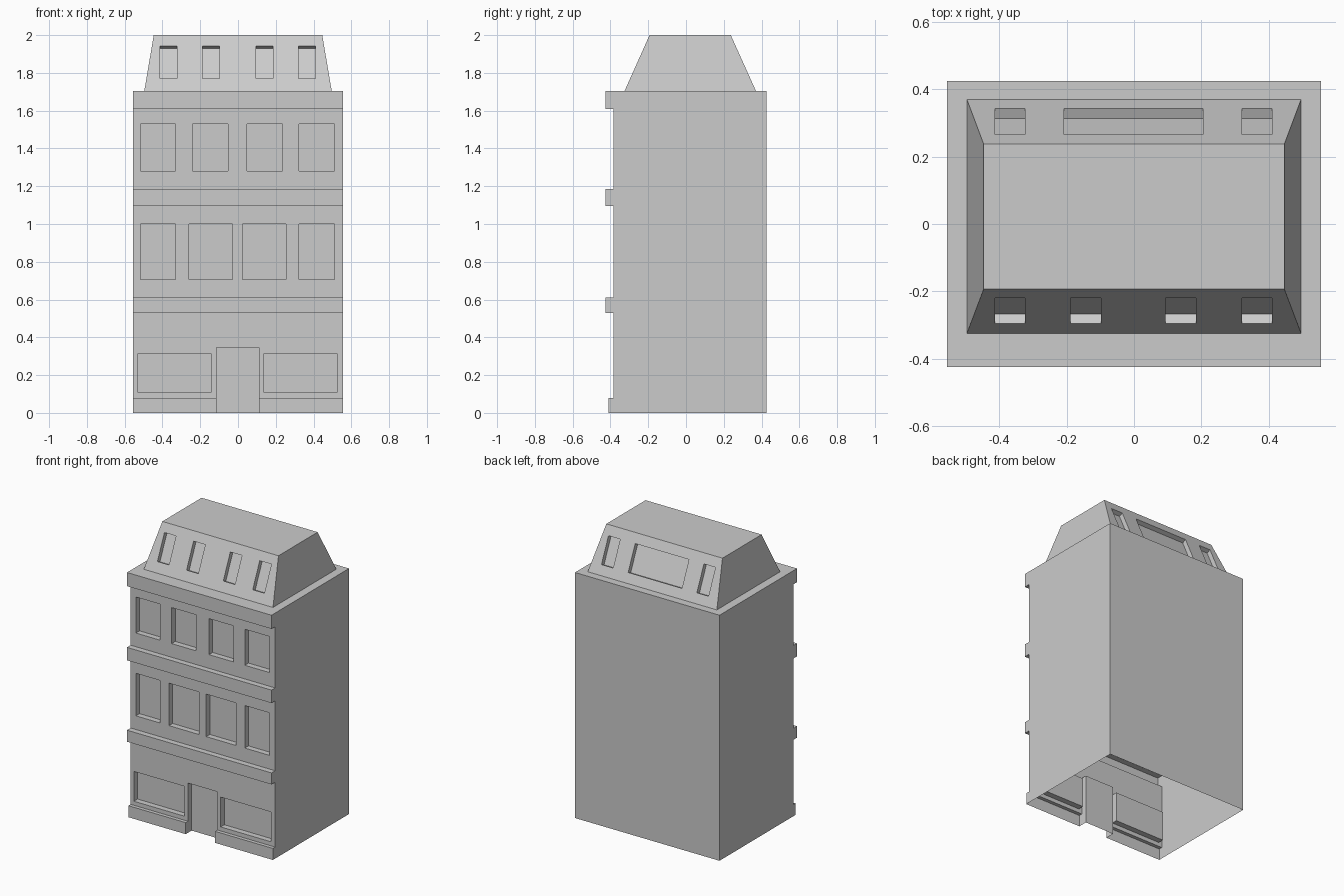
import bpy, bmesh
from mathutils import Vector

if "Cube" in bpy.data.objects:
    bpy.data.objects.remove(bpy.data.objects["Cube"])

W, EAVE, TOP = 0.555, 1.705, 2.0
WALL, BAND, BACK = -0.385, -0.425, 0.425
RECESS, ROOF_RECESS = 0.04, 0.031


def make_object(name, bm):
    bmesh.ops.recalc_face_normals(bm, faces=bm.faces)
    mesh = bpy.data.meshes.new(name)
    bm.to_mesh(mesh)
    bm.free()
    ob = bpy.data.objects.new(name, mesh)
    bpy.context.collection.objects.link(ob)
    return ob


def bridge(bm, a, b):
    n = len(a)
    return [bm.faces.new((a[i], a[(i + 1) % n], b[(i + 1) % n], b[i])) for i in range(n)]


def ring(bm, x0, x1, y0, y1, z):
    return [bm.verts.new(p) for p in ((x0, y0, z), (x1, y0, z), (x1, y1, z), (x0, y1, z))]


# Building: stepped side profile (plinth and three bands) swept across the width
profile = [(BACK, EAVE), (BACK, 0), (-0.41, 0), (-0.41, 0.08), (WALL, 0.08)]
for z0, z1 in ((0.53, 0.61), (1.095, 1.185), (1.61, EAVE)):
    profile += [(WALL, z0), (BAND, z0), (BAND, z1)]
    if z1 < EAVE:
        profile.append((WALL, z1))
bm = bmesh.new()
left = [bm.verts.new((-W, y, z)) for y, z in profile]
right = [bm.verts.new((W, y, z)) for y, z in profile]
bm.faces.new(left)
bm.faces.new(right)
top_face = bridge(bm, left, right)[-1]
bmesh.ops.delete(bm, geom=[top_face], context='FACES_ONLY')

# Ledge and mansard roof continue from the open top
eave = [left[-1], right[-1], right[0], left[0]]
roof_low = ring(bm, -0.496, 0.496, -0.325, 0.37, EAVE)
roof_top = ring(bm, -0.446, 0.446, -0.193, 0.237, TOP)
bridge(bm, eave, roof_low)
bridge(bm, roof_low, roof_top)
bm.faces.new(roof_top)
building = make_object("building", bm)

# Cutter for every window and the door
cut = bmesh.new()


def opening(x0, x1, low, high, depth):
    """Box through a sloped or upright wall; low and high are (y, z) on the wall."""
    up = Vector((0, high[0] - low[0], high[1] - low[1]))
    normal = up.cross(Vector((1, 0, 0))).normalized()
    if normal.y * low[0] < 0:
        normal.negate()
    corners = [Vector((x, *p)) for x, p in ((x0, low), (x1, low), (x1, high), (x0, high))]
    a = [cut.verts.new(c - normal * depth) for c in corners]
    b = [cut.verts.new(c + normal * 0.1) for c in corners]
    cut.faces.new(a)
    cut.faces.new(b)
    bridge(cut, a, b)


facade = [
    (1.28, 1.53, ((-0.515, -0.33), (-0.24, -0.053), (0.047, 0.235), (0.322, 0.51))),
    (0.705, 1.0, ((-0.515, -0.33), (-0.26, -0.03), (0.025, 0.255), (0.322, 0.51))),
    (0.108, 0.315, ((-0.53, -0.142), (0.137, 0.525))),
    (-0.1, 0.345, ((-0.115, 0.112),)),
]
for z0, z1, spans in facade:
    for x0, x1 in spans:
        opening(x0, x1, (WALL, z0), (WALL, z1), RECESS)
for x0, x1 in ((-0.412, -0.323), (-0.188, -0.098), (0.094, 0.184), (0.32, 0.41)):
    opening(x0, x1, (-0.296, 1.77), (-0.219, 1.942), ROOF_RECESS)
for x0, x1 in ((-0.412, -0.323), (-0.208, 0.205), (0.32, 0.41)):
    opening(x0, x1, (0.342, 1.767), (0.265, 1.938), ROOF_RECESS)
cutter = make_object("opening_cutter", cut)
cutter.hide_render = True

mod = building.modifiers.new("openings", 'BOOLEAN')
mod.operation = 'DIFFERENCE'
mod.solver = 'EXACT'
mod.object = cutter
bpy.context.view_layer.objects.active = building
bpy.ops.object.modifier_apply(modifier=mod.name)
bpy.data.objects.remove(cutter)

# The shell is open underneath
bm = bmesh.new()
bm.from_mesh(building.data)
floor = [f for f in bm.faces if all(abs(v.co.z) < 1e-4 for v in f.verts)]
bmesh.ops.delete(bm, geom=floor, context='FACES')
bm.to_mesh(building.data)
bm.free()
